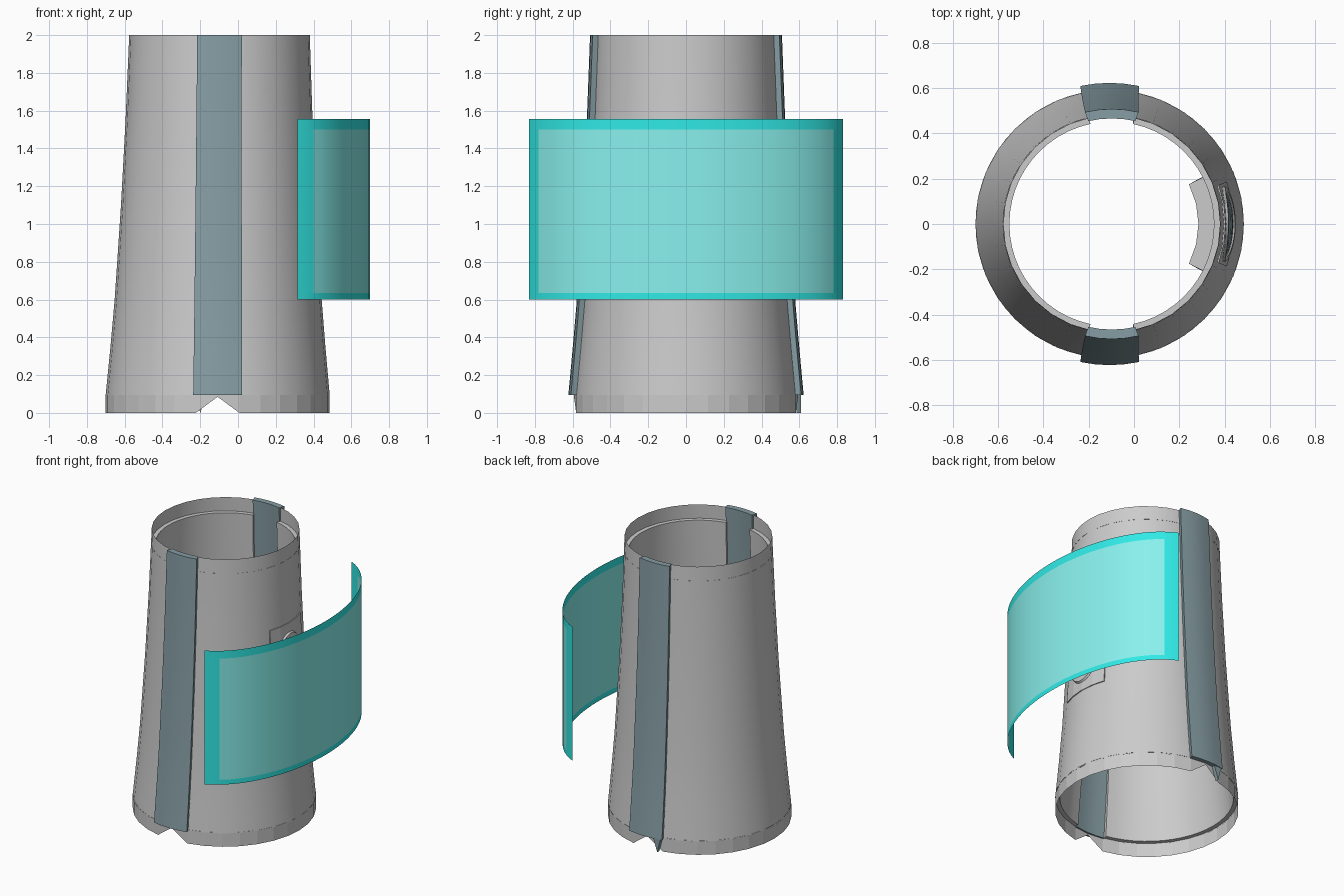
import bpy, bmesh, math

if "Cube" in bpy.data.objects:
    bpy.data.objects.remove(bpy.data.objects["Cube"])

def material(name, rgb):
    m = bpy.data.materials.new(name)
    m.diffuse_color = (*rgb, 1)
    m.use_nodes = True
    m.node_tree.nodes["Principled BSDF"].inputs["Base Color"].default_value = m.diffuse_color
    return m

DARK = material("dark_slate", (0.24, 0.34, 0.37))
TEAL = material("teal_edge", (0.03, 0.82, 0.79))
LIGHT = material("teal_screen", (0.25, 0.88, 0.85))

PROFILE = [(0, .593), (.095, .593), (.35, .569), (.6, .548), (1.1, .517), (1.55, .495), (2, .478)]

def radius(z):
    for (z0, r0), (z1, r1) in zip(PROFILE, PROFILE[1:]):
        if z <= z1:
            return r0 + (r1 - r0) * (z - z0) / (z1 - z0)
    return PROFILE[-1][1]

def on_wall(a, z, off=0):
    """Point on the tapered sleeve at angle a (degrees), offset outward."""
    r, t = radius(z) + off, math.radians(a)
    return (-.108 + .005 * z + r * math.cos(t), r * math.sin(t), z)

def finish(name, bm, mat=None, smooth=30, solid=False):
    if solid:
        bmesh.ops.recalc_face_normals(bm, faces=bm.faces)
    me = bpy.data.meshes.new(name)
    bm.to_mesh(me)
    bm.free()
    if smooth:
        me.shade_smooth()
        me.set_sharp_from_angle(angle=math.radians(smooth))
    if mat:
        me.materials.append(mat)
    ob = bpy.data.objects.new(name, me)
    bpy.context.collection.objects.link(ob)
    return ob

def sheet(name, us, vs, fn, mat=None, wrap=False, caps=False, smooth=30):
    """Surface grid fn(u, v); wrap closes it in u, caps fill both v ends."""
    bm = bmesh.new()
    rows = [[bm.verts.new(fn(u, v)) for u in us] for v in vs]
    n = len(us)
    for lo, hi in zip(rows, rows[1:]):
        for i in range(n if wrap else n - 1):
            j = (i + 1) % n
            bm.faces.new((lo[i], lo[j], hi[j], hi[i]))
    if caps:
        bm.faces.new(rows[0][::-1])
        bm.faces.new(rows[-1])
    return finish(name, bm, mat, smooth, caps)

def span(a, b, n):
    return [a + (b - a) * i / n for i in range(n + 1)]

# Tapered outer sleeve
N = 32
ring = [360 * i / N for i in range(N)]
sheet("sleeve_wall", ring, [.095, .2, .35, .6, .85, 1.1, 1.35, 1.55, 1.8, 2], on_wall, wrap=True)

# Faceted cuff with a V notch under each rail
def cuff_point(a, v):
    x, y, _ = on_wall(a, 0)
    d = abs(x + .108)
    z = .085 * max(0, 1 - d / .115) if d < .2 else 0
    return (x, y, z + (.095 - z) * v)
sheet("lower_cuff", ring, [0, 1], cuff_point, wrap=True, smooth=0)

# Inner lining in two halves, leaving a channel behind each rail
lining = [(1.9, 0)] + [(z, -.03) for z in (1.9, 1.55, 1.1, .6, .35, .1)] + [(.1, 0)]
for name, mid in (("lining_right", 0), ("lining_left", 180)):
    arc = span(mid - 78, mid + 78, 24)
    us = [(arc[0], 0)] + [(a, 1) for a in arc] + [(arc[-1], 0)]
    sheet(name, us, lining, lambda u, v: on_wall(u[0], v[0], v[1] * u[1]))

# Dark rails on the front and back, with a pointed lower tip at the back
section = [(-12, -.012), (-12.5, .03), (-6, .03), (0, .03), (6, .03), (12.5, .03),
           (12, -.012), (6, -.012), (0, -.012), (-6, -.012)]
for name, mid in (("front_rail", -90), ("back_rail", 90)):
    # keeps the rail width nearly constant along the taper
    sheet(name, section, span(.095, 2, 12),
          lambda u, z: on_wall(mid + u[0] * .52 / (.5 * radius(z) + .245), z, u[1]),
          DARK, wrap=True, caps=True)
bm = bmesh.new()
tip = [[bm.verts.new((x, y, z)) for x, z in ((-.225, .1), (-.165, .1), (-.2, 0))] for y in (.585, .61)]
bm.faces.new(tip[0])
bm.faces.new(tip[1])
for i in range(3):
    j = (i + 1) % 3
    bm.faces.new((tip[0][i], tip[0][j], tip[1][j], tip[1][i]))
finish("back_rail_tip", bm, DARK, 0, True)

# Curved blocks: projector housing inside and its frame outside
def curved_block(name, half, z0, z1, inner, outer):
    arc = span(-half, half, 4)
    us = [(a, outer) for a in arc] + [(a, inner) for a in reversed(arc)]
    sheet(name, us, [z0, (z0 + z1) / 2, z1], lambda u, z: on_wall(u[0], z, u[1]),
          wrap=True, caps=True, smooth=0)
curved_block("projector_housing", 27, .72, 1.44, -.115, -.02)
curved_block("projector_frame", 20, .7, 1.46, -.02, .006)

# Dark lens with a grey rim around it
def lens_point(t, k):
    s, h = k
    return on_wall(18 * s * math.cos(t), 1.08 + .31 * s * math.sin(t), h)
turn = [2 * math.pi * i / 32 for i in range(32)]
sheet("projector_rim", turn, [(1.03, .004), (1, .016), (.86, .016), (.84, .007)], lens_point, wrap=True)
sheet("projector_lens", turn, [(.86, .008), (.6, .012), (.3, .014), (.01, .015)], lens_point, DARK, wrap=True)

# Floating curved screen: elliptical arc split into edge strips and a pale centre
def screen_point(t, z):
    return (.18 + .52 * math.cos(t), .86 * math.sin(t), z)
T, B = math.asin(.83 / .86), math.asin(.78 / .86)
Z0, Z1, ZB0, ZB1 = .6, 1.555, .635, 1.5
full, mid = [-T, -(T + B) / 2] + span(-B, B, 28) + [(T + B) / 2, T], span(-B, B, 28)
sheet("screen_lower_edge", full, [Z0, ZB0], screen_point, TEAL)
sheet("screen_upper_edge", full, [ZB1, Z1], screen_point, TEAL)
sheet("screen_left_edge", full[:3], [ZB0, ZB1], screen_point, TEAL)
sheet("screen_right_edge", full[-3:], [ZB0, ZB1], screen_point, TEAL)
sheet("screen_centre", mid, [ZB0, ZB1], screen_point, LIGHT)
